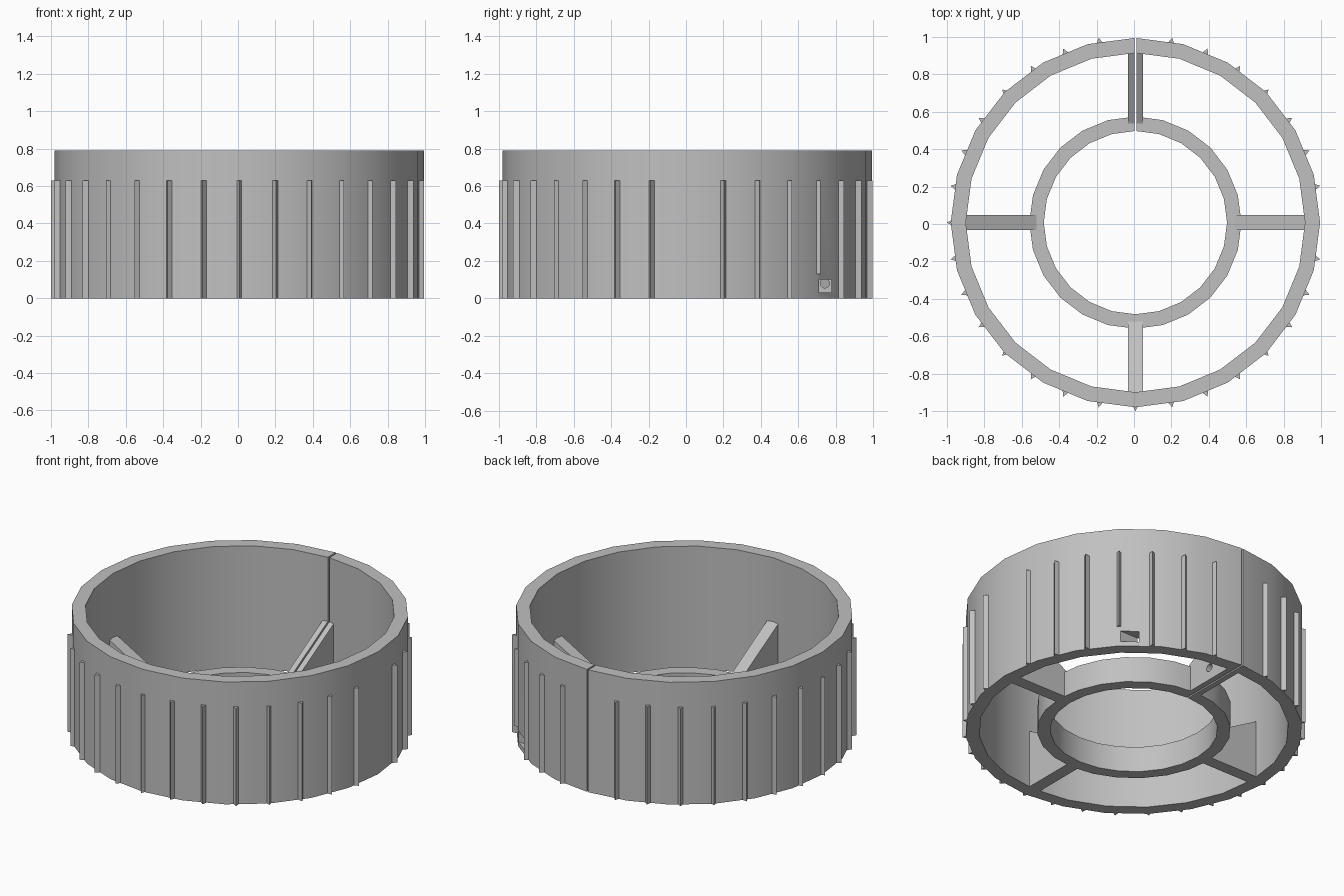
import bpy, bmesh, math
from mathutils import Matrix, Vector

if "Cube" in bpy.data.objects:
    bpy.data.objects.remove(bpy.data.objects["Cube"])

CENTRE = Vector((0.0075, 0.0075, 0))
R_OUT, R_IN = 0.9875, 0.907
HEIGHT = 0.79

grey = bpy.data.materials.new("plain grey")
grey.use_nodes = True
colour = (0.53, 0.53, 0.53, 1)
grey.diffuse_color = colour
grey.node_tree.nodes["Principled BSDF"].inputs["Base Color"].default_value = colour


def make(name, bm):
    bmesh.ops.recalc_face_normals(bm, faces=bm.faces)
    mesh = bpy.data.meshes.new(name)
    bm.to_mesh(mesh)
    bm.free()
    mesh.materials.append(grey)
    ob = bpy.data.objects.new(name, mesh)
    ob.location = CENTRE
    bpy.context.collection.objects.link(ob)
    return ob


def ring(name, outer, inner, height, sides=24):
    bm = bmesh.new()
    section = [(outer, 0), (outer, height), (inner, height), (inner, 0)]
    vs = [bm.verts.new((r, 0, z)) for r, z in section]
    es = [bm.edges.new((vs[i], vs[(i + 1) % 4])) for i in range(4)]
    bmesh.ops.spin(bm, geom=vs + es, cent=(0, 0, 0), axis=(0, 0, 1),
                   angle=math.tau, steps=sides, use_merge=True)
    bmesh.ops.remove_doubles(bm, verts=bm.verts, dist=1e-5)
    return make(name, bm)


def prism(name, points, direction, angle):
    """Extrude a polygon, then turn it about the vertical axis."""
    bm = bmesh.new()
    face = bm.faces.new([bm.verts.new(p) for p in points])
    new = bmesh.ops.extrude_face_region(bm, geom=[face])["geom"]
    bmesh.ops.translate(bm, vec=direction,
                        verts=[g for g in new if isinstance(g, bmesh.types.BMVert)])
    bm.transform(Matrix.Rotation(angle, 4, "Z"))
    return make(name, bm)


def box_cutter(name, low, high):
    bm = bmesh.new()
    bmesh.ops.create_cube(bm, size=1)
    low, high = Vector(low), Vector(high)
    bm.transform(Matrix.Translation((low + high) / 2) @ Matrix.Diagonal((high - low).to_4d()))
    return make(name, bm)


def cut(ob, cutters):
    bpy.context.view_layer.objects.active = ob
    for cutter in cutters:
        mod = ob.modifiers.new("cut", "BOOLEAN")
        mod.object, mod.operation, mod.solver = cutter, "DIFFERENCE", "EXACT"
        bpy.ops.object.modifier_apply(modifier=mod.name)


# Rings and sloped spokes
outer_wall = ring("outer_wall", R_OUT, R_IN, HEIGHT)
inner_ring = ring("inner_ring", 0.567, 0.49, 0.165)
spokes = []
for i, side in enumerate(("left", "back", "right", "front")):
    w = 0.04
    profile = [(0.53, -w, 0), (0.93, -w, 0), (0.93, -w, 0.39), (0.53, -w, 0.165)]
    spokes.append(prism(side + "_spoke", profile, (0, 2 * w, 0), i * math.pi / 2))

# Cutters: back slit, square access hole and round screw hole
slit = box_cutter("slit_cutter", (-0.005, 0.3, -0.1), (0.005, 1.2, 1))
access = box_cutter("access_cutter", (0.3, 0.703, 0.03), (0.9, 0.77, 0.10))
bm = bmesh.new()
bmesh.ops.create_cone(bm, cap_ends=True, segments=16, radius1=0.025, radius2=0.025, depth=0.4)
bm.transform(Matrix.Translation((0, 0.735, 0.08)) @ Matrix.Rotation(math.pi / 2, 4, "Y"))
screw = make("screw_cutter", bm)
cut(outer_wall, [slit, access])
cut(inner_ring, [slit])
cut(spokes[1], [slit, screw])
for cutter in (slit, access, screw):
    bpy.data.objects.remove(cutter)

# Grip ridges around the wall, leaving out the left side and the slit
for i in range(32):
    if i in (0, 8):
        continue
    base = 0.13 if i == 4 else 0
    outline = [(1.0075, 0, base), (0.975, 0.018, base), (0.975, -0.018, base)]
    prism(f"grip_ridge_{i:02d}", outline, (0, 0, 0.63 - base), i * math.tau / 32)

# Soft shading on the rings
for ob in (outer_wall, inner_ring):
    bpy.ops.object.select_all(action="DESELECT")
    ob.select_set(True)
    bpy.context.view_layer.objects.active = ob
    bpy.ops.object.shade_smooth_by_angle(angle=math.radians(30))
